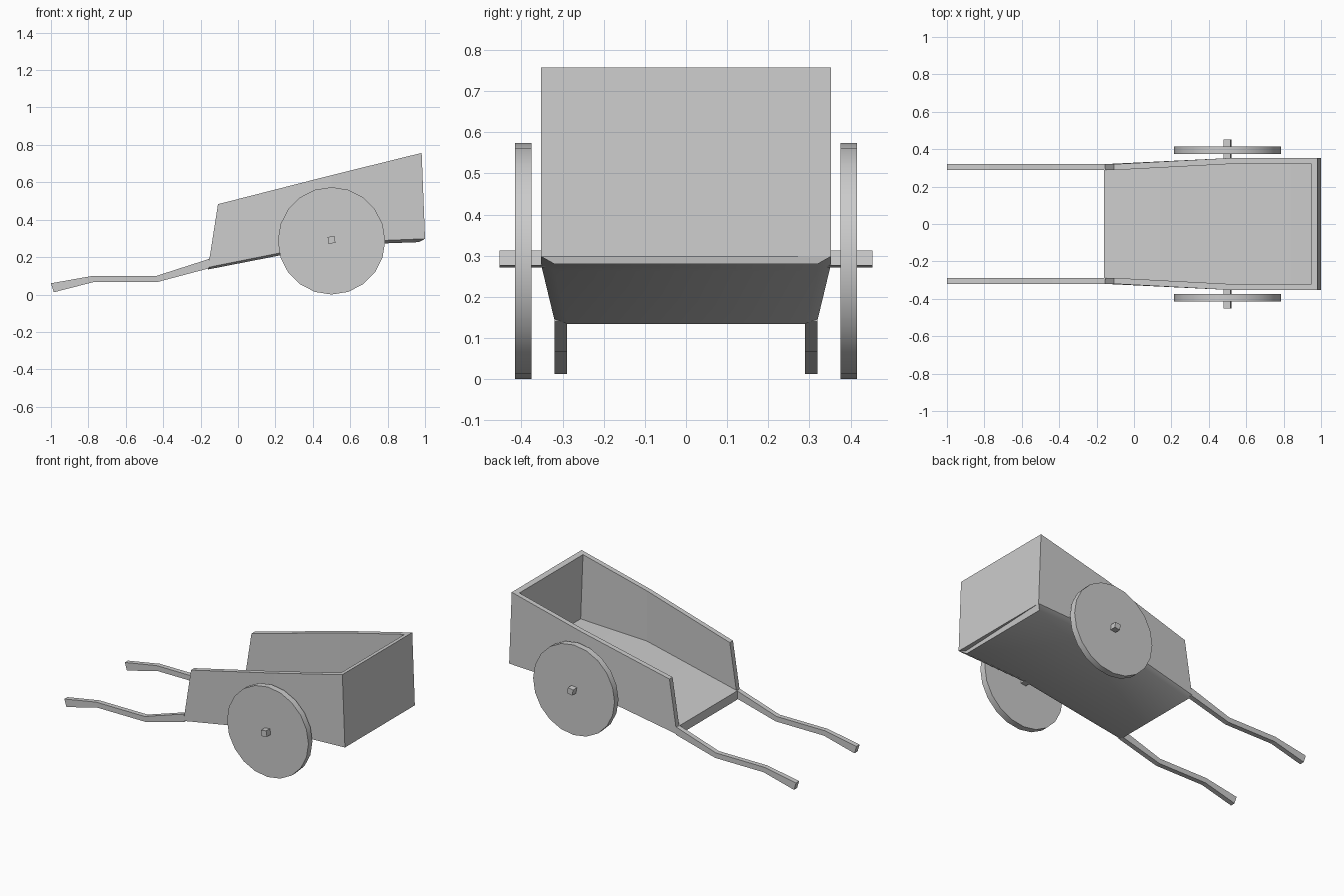
import bpy, bmesh
from math import radians, pi

if "Cube" in bpy.data.objects:
    bpy.data.objects.remove(bpy.data.objects["Cube"])


def loft(name, sections):
    """Join equal-length point loops into a closed solid."""
    bm = bmesh.new()
    rings = [[bm.verts.new(p) for p in s] for s in sections]
    n = len(rings[0])
    for a, b in zip(rings, rings[1:]):
        for i in range(n):
            j = (i + 1) % n
            bm.faces.new((a[i], a[j], b[j], b[i]))
    bm.faces.new(rings[0])
    bm.faces.new(rings[-1])
    bmesh.ops.recalc_face_normals(bm, faces=bm.faces)
    me = bpy.data.meshes.new(name)
    bm.to_mesh(me)
    bm.free()
    ob = bpy.data.objects.new(name, me)
    bpy.context.collection.objects.link(ob)
    return ob


def smooth(ob, angle):
    bpy.ops.object.select_all(action='DESELECT')
    ob.select_set(True)
    bpy.context.view_layer.objects.active = ob
    bpy.ops.object.shade_smooth_by_angle(angle=radians(angle))


T = 0.032  # board thickness

# Tray walls: one U-shaped band (side, back, side) with mitred corners
# station: outer x bottom/top, inner x bottom/top, outer y, z bottom/top
stations = [(-0.16, -0.107, -0.16, -0.107, 0.32, 0.145, 0.483),
            (0.5, 0.5, 0.5, 0.5, 0.352, 0.278, 0.638),
            (1.0, 0.982, 0.968, 0.95, 0.352, 0.298, 0.757)]


def wall_section(s, side):
    ob, ot, ib, it, y, zb, zt = s
    zi = zt - (ot - it) * 0.257
    return [(ob, side * y, zb), (ot, side * y, zt),
            (it, side * (y - T), zi), (ib, side * (y - T), zb)]


loft("tray_walls", [wall_section(s, 1) for s in stations]
     + [wall_section(s, -1) for s in reversed(stations)])

# Tray floor: bent board with chamfered underside
floor = []
for xe, xb, xt, y, zt, ze, zb in [(-0.16, -0.16, -0.16, 0.32, 0.19, 0.145, 0.134),
                                  (0.5, 0.5, 0.5, 0.352, 0.318, 0.278, 0.263),
                                  (1.0, 0.967, 0.975, 0.352, 0.335, 0.298, 0.28)]:
    half = [(xt, y - T + 0.008, zt), (xe, y, ze), (xb, y - T, zb)]
    floor.append(half + [(x, -v, z) for x, v, z in reversed(half)])
smooth(loft("tray_floor", floor), 40)

# Axle: square bar tilted with the floor
bpy.ops.mesh.primitive_cube_add(size=1, location=(0.5, 0, 0.292),
                                rotation=(0, radians(-9), 0))
axle = bpy.context.object
axle.name = "axle"
axle.scale = (0.037, 0.906, 0.037)

# Handles and wheels, mirrored left and right
path = [(-1.0, 0.06, -0.985, 0.012), (-0.775, 0.1, -0.77, 0.067),
        (-0.435, 0.1, -0.43, 0.067), (-0.155, 0.19, -0.155, 0.14)]
for side, label in ((1, "left"), (-1, "right")):
    y0, y1 = side * 0.289, side * 0.32
    loft("handle_" + label, [[(a, y0, b), (a, y1, b), (c, y1, d), (c, y0, d)]
                             for a, b, c, d in path])
    bpy.ops.mesh.primitive_cylinder_add(vertices=20, radius=0.287, depth=0.04,
                                        location=(0.5, side * 0.395, 0.287),
                                        rotation=(pi / 2, 0, 0))
    wheel = bpy.context.object
    wheel.name = "wheel_" + label
    smooth(wheel, 40)
